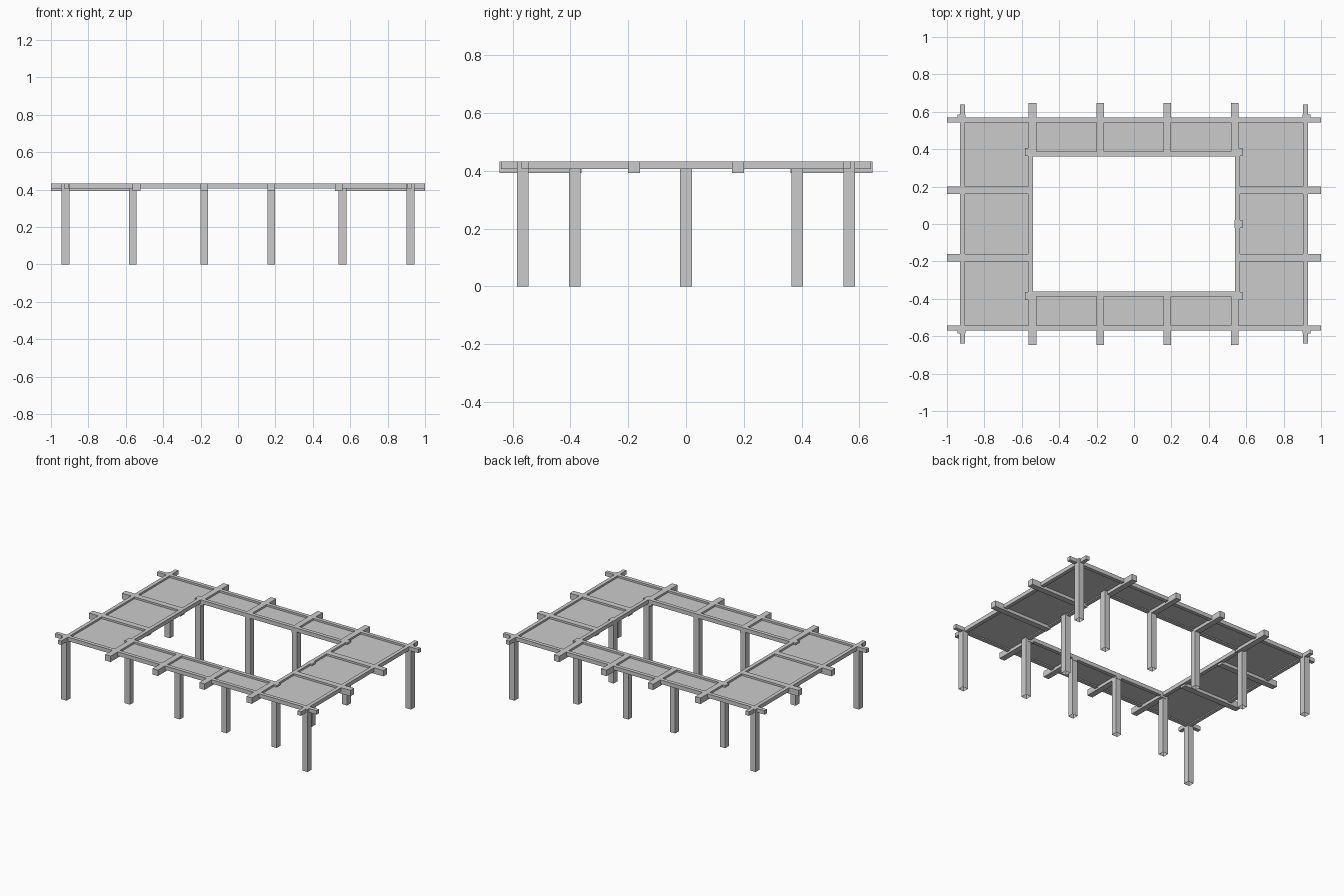
import bpy
import bmesh

old = bpy.data.objects.get("Cube")
if old:
    bpy.data.objects.remove(old, do_unlink=True)

grey = bpy.data.materials.new("light_grey")
grey.use_nodes = True
colour = (0.6, 0.6, 0.6, 1)
grey.diffuse_color = colour
grey.node_tree.nodes["Principled BSDF"].inputs["Base Color"].default_value = colour

TOP = 0.433          # top of the whole frame
RAIL_Z = 0.406       # underside of rails
JOIST_Z = 0.392      # underside of joists
RAIL, POST = 0.026, 0.041


def box(name, xs, ys, zs, open_bottom=False):
    """Axis-aligned box between the given limits."""
    bm = bmesh.new()
    bmesh.ops.create_cube(bm, size=1)
    for v in bm.verts:
        v.co = [lim[0] if c < 0 else lim[1] for c, lim in zip(v.co, (xs, ys, zs))]
    bm.normal_update()
    if open_bottom:
        low = [f for f in bm.faces if f.normal.z < -0.9]
        bmesh.ops.delete(bm, geom=low, context="FACES_ONLY")
    mesh = bpy.data.meshes.new(name)
    bm.to_mesh(mesh)
    bm.free()
    mesh.materials.append(grey)
    obj = bpy.data.objects.new(name, mesh)
    bpy.context.collection.objects.link(obj)
    return obj


def span(centre, width):
    return (centre - width / 2, centre + width / 2)


def between(a, b):
    return (min(a, b), max(a, b))


def post(name, x, y):
    box(name, span(x, POST), span(y, POST), (0, TOP), open_bottom=True)


for side, s in (("left", 1), ("right", -1)):
    # Rails running front to back
    box(side + "_outer_rail", span(s * 0.916, RAIL), (-0.64, 0.64), (RAIL_Z, TOP))
    box(side + "_inner_rail", span(s * 0.554, RAIL), (-0.385, 0.385), (RAIL_Z, TOP))
    # Roof panel and the two joists crossing it
    box(side + "_panel", between(s * 0.55, s * 0.916), (-0.556, 0.556), (0.414, 0.42))
    for y in (-0.18, 0.18):
        box(side + "_joist", between(s * 0.55, s), span(y, 0.041), (JOIST_Z, TOP))

for end, s in (("back", 1), ("front", -1)):
    # Rails running side to side
    box(end + "_outer_rail", (-1, 1), span(s * 0.556, RAIL), (RAIL_Z, TOP))
    box(end + "_inner_rail", (-0.565, 0.565), span(s * 0.375, RAIL), (RAIL_Z, TOP))
    # Roof panel and the four joists crossing it
    box(end + "_panel", (-0.55, 0.55), between(s * 0.375, s * 0.556), (0.414, 0.42))
    for x in (-0.543, -0.181, 0.177, 0.538):
        box(end + "_joist", span(x, 0.041), between(s * 0.362, s * 0.646), (JOIST_Z, TOP))
    # Corner posts and posts around the courtyard
    for x in (-0.922, 0.922):
        post(end + "_corner_post", x, s * 0.565)
    for x in (-0.563, -0.181, 0.177, 0.559):
        post(end + "_inner_post", x, s * 0.385)

# Single middle post on the left side
post("left_middle_post", 0.559, 0)
